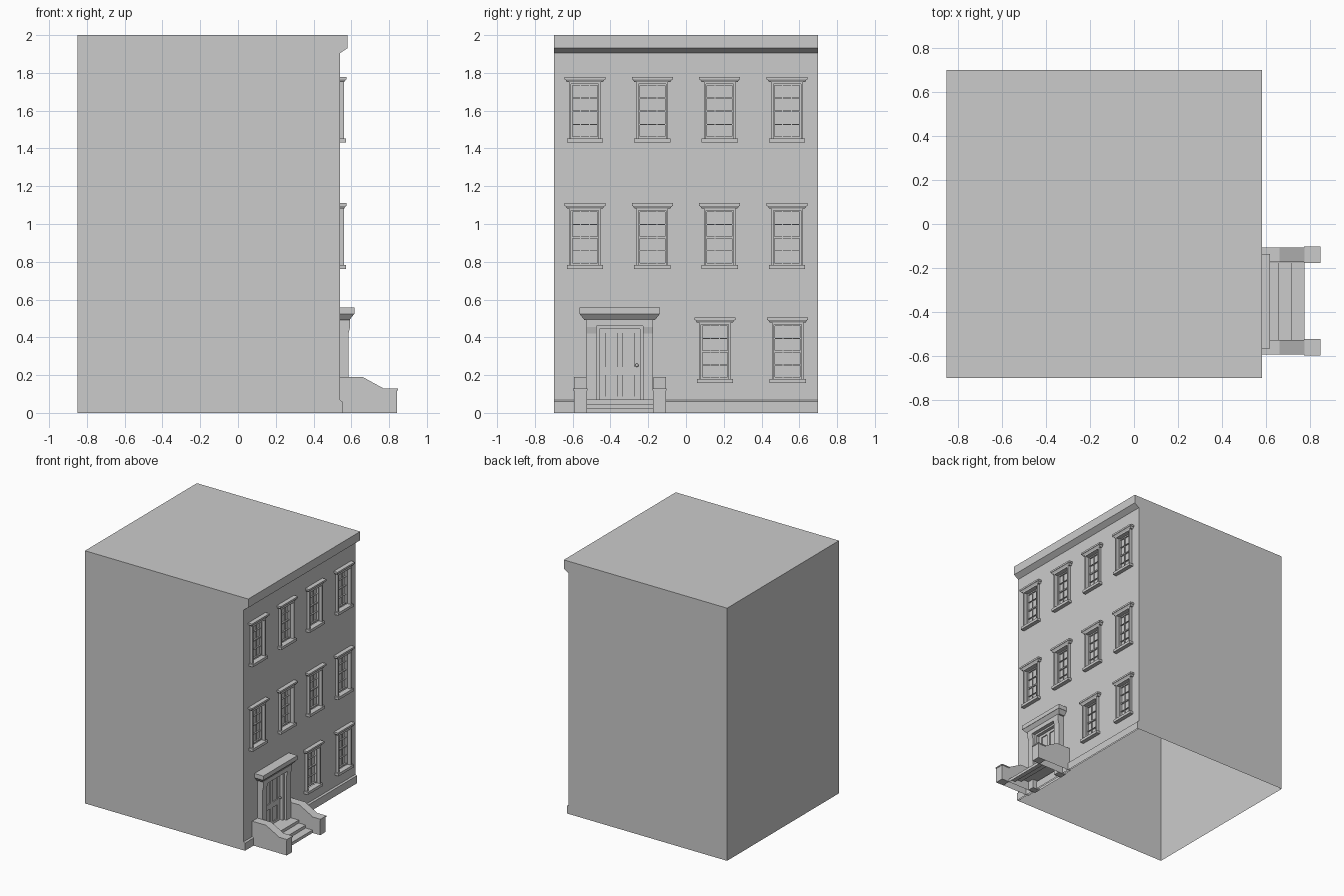
import bpy, bmesh
from mathutils import Vector, Matrix

cube = bpy.data.objects.get("Cube")
if cube:
    bpy.data.objects.remove(cube, do_unlink=True)

stone = bpy.data.materials.new("grey stone")
stone.use_nodes = True
GREY = (0.6, 0.6, 0.6, 1)
stone.diffuse_color = GREY
stone.node_tree.nodes["Principled BSDF"].inputs["Base Color"].default_value = GREY

WALL = 0.54      # x of the street facade
HALF = 0.70      # half width of the building


def place(name, mesh, loc=(0, 0, 0)):
    ob = bpy.data.objects.new(name, mesh)
    ob.location = loc
    bpy.context.collection.objects.link(ob)
    return ob


def to_mesh(bm, name):
    mesh = bpy.data.meshes.new(name)
    bm.to_mesh(mesh)
    bm.free()
    mesh.materials.append(stone)
    return mesh


def box(bm, x, y, z, taper=0):
    """Block between ranges; taper pulls in the front and sides at the bottom."""
    made = bmesh.ops.create_cube(bm, size=1)["verts"]
    for v in made:
        low = taper if v.co.z < 0 else 0
        v.co = Vector((x[1] - low if v.co.x > 0 else x[0],
                       y[1] - low if v.co.y > 0 else y[0] + low,
                       z[1] if v.co.z > 0 else z[0]))


def prism(bm, profile, y0, y1, skip=lambda a, b: False):
    """Extrude an x-z profile along y, leaving out the sides chosen by skip."""
    ends = [[bm.verts.new((x, y, z)) for x, z in profile] for y in (y0, y1)]
    bm.faces.new(ends[0])
    bm.faces.new(ends[1][::-1])
    n = len(profile)
    for i in range(n):
        j = (i + 1) % n
        if not skip(profile[i], profile[j]):
            bm.faces.new((ends[0][j], ends[0][i], ends[1][i], ends[1][j]))
    bmesh.ops.recalc_face_normals(bm, faces=bm.faces)


def on_ground(a, b):
    return a[1] == 0 and b[1] == 0


# Building shell with cornice, open below and towards the facade
bm = bmesh.new()
body = [(-0.85, 0), (WALL, 0), (WALL, 1.904), (0.58, 1.931), (0.58, 2), (-0.85, 2)]
prism(bm, body, -HALF, HALF,
      lambda a, b: on_ground(a, b) or a[0] == b[0] == WALL)
place("building_shell", to_mesh(bm, "building_shell"))

# Window positions: sill height and centres of each row
rows = [(1.431, (-0.535, -0.178, 0.178, 0.535)),
        (0.762, (-0.535, -0.178, 0.178, 0.535)),
        (0.158, (0.153, 0.538))]
windows = [(y, z) for z, centres in rows for y in centres]
DOOR_L, DOOR_R, DOOR_TOP, FLOOR = -0.475, -0.228, 0.46, 0.07
holes = [(y - 0.08, y + 0.08, z + 0.015, z + 0.33) for y, z in windows]
holes.append((DOOR_L, DOOR_R, FLOOR, DOOR_TOP))

# Facade wall with openings
bm = bmesh.new()
ys = sorted({-HALF, HALF} | {v for h in holes for v in h[:2]})
zs = sorted({0, 1.904} | {v for h in holes for v in h[2:]})
for a, b in zip(ys, ys[1:]):
    for c, d in zip(zs, zs[1:]):
        my, mz = (a + b) / 2, (c + d) / 2
        if not any(h[0] < my < h[1] and h[2] < mz < h[3] for h in holes):
            bm.faces.new([bm.verts.new((WALL, y, z))
                          for y, z in ((a, c), (b, c), (b, d), (a, d))])
bmesh.ops.remove_doubles(bm, verts=bm.verts, dist=0.0001)
bmesh.ops.dissolve_limit(bm, angle_limit=0.01, verts=bm.verts, edges=bm.edges)
place("facade_wall", to_mesh(bm, "facade_wall"))

# Plinth with bevelled top
bm = bmesh.new()
prism(bm, [(WALL, 0), (0.552, 0), (0.552, 0.06), (WALL, 0.068)], -HALF, HALF,
      lambda a, b: on_ground(a, b) or a[0] == b[0] == WALL)
place("plinth", to_mesh(bm, "plinth"))

# Sash window, shared by every opening; local x = 0 is the wall face
bm = bmesh.new()
box(bm, (-0.01, 0.032), (-0.096, 0.096), (0, 0.021))
box(bm, (-0.01, 0.034), (-0.108, 0.108), (0.334, 0.348))
box(bm, (-0.01, 0.031), (-0.104, 0.104), (0.32, 0.334), 0.009)
for s in (-1, 1):
    box(bm, (-0.03, 0.022), sorted((s * 0.073, s * 0.084)), (0.021, 0.32))
    box(bm, (-0.03, -0.008), sorted((s * 0.066, s * 0.073)), (0.021, 0.32))
    box(bm, (-0.03, -0.018), (s * 0.024 - 0.002, s * 0.024 + 0.002), (0.021, 0.31))
box(bm, (-0.03, 0.022), (-0.073, 0.073), (0.31, 0.322))
box(bm, (-0.035, -0.025), (-0.073, 0.073), (0.015, 0.325))
for i, thick in enumerate((0.005, 0.002, 0.005, 0.002, 0.005)):
    z = 0.026 + i * 0.07
    box(bm, (-0.03, -0.014), (-0.068, 0.068), (z - thick, z + thick))
window_mesh = to_mesh(bm, "window")
for i, (y, z) in enumerate(windows):
    place(f"window_{i + 1}", window_mesh, (WALL, y, z))

# Door surround with corbelled pilasters and hood
bm = bmesh.new()
pilaster = [(0.52, 0), (0.585, 0), (0.585, 0.42), (0.594, 0.455),
            (0.594, 0.495), (0.52, 0.495)]
prism(bm, pilaster, -0.528, DOOR_L)
prism(bm, pilaster, DOOR_R, -0.175)
box(bm, (0.52, 0.594), (DOOR_L, DOOR_R), (DOOR_TOP, 0.495))
place("door_surround", to_mesh(bm, "door_surround"))
bm = bmesh.new()
box(bm, (0.53, 0.617), (-0.565, -0.137), (0.523, 0.557))
box(bm, (0.53, 0.615), (-0.563, -0.139), (0.493, 0.523), 0.024)
place("door_hood", to_mesh(bm, "door_hood"))

# Door frame
bm = bmesh.new()
for y in (DOOR_L, DOOR_R - 0.016):
    box(bm, (0.52, 0.565), (y, y + 0.016), (FLOOR, DOOR_TOP))
box(bm, (0.52, 0.565), (DOOR_L, DOOR_R), (0.445, DOOR_TOP))
place("door_frame", to_mesh(bm, "door_frame"))

# Door leaf with four sunken panels
bm = bmesh.new()
lo, hi, mid = -0.459, -0.244, -0.3515
box(bm, (0.52, 0.532), (lo, hi), (FLOOR, 0.445))
for y0, y1 in ((lo, lo + 0.032), (mid - 0.015, mid + 0.015), (hi - 0.032, hi)):
    box(bm, (0.53, 0.54), (y0, y1), (FLOOR, 0.445))
for z0, z1 in ((FLOOR, 0.088), (0.2, 0.243), (0.424, 0.445)):
    box(bm, (0.53, 0.5395), (lo, hi), (z0, z1))
place("door", to_mesh(bm, "door"))

bm = bmesh.new()
bmesh.ops.create_uvsphere(bm, u_segments=12, v_segments=8, radius=0.009,
                          matrix=Matrix.Translation((0.552, -0.26, 0.252)))
box(bm, (0.535, 0.55), (-0.263, -0.257), (0.249, 0.255))
place("door_knob", to_mesh(bm, "door_knob"))

# Steps, hollow underneath
bm = bmesh.new()
edges = (0.775, 0.715, 0.655)
profile = [(0.52, 0)]
for i, x in enumerate(edges):
    profile += [(x, FLOOR * i / 3), (x, FLOOR * (i + 1) / 3)]
profile.append((0.52, FLOOR))
prism(bm, profile, -0.528, -0.175, on_ground)
place("steps", to_mesh(bm, "steps"))

# Cheek walls beside the steps, each ending in a capped post
for name, y0, y1 in (("right", -0.593, -0.526), ("left", -0.173, -0.106)):
    bm = bmesh.new()
    prism(bm, [(0.53, 0), (0.775, 0), (0.775, 0.127), (0.66, 0.19), (0.53, 0.19)],
          y0, y1, on_ground)
    place(f"{name}_cheek_wall", to_mesh(bm, "cheek_wall"))
    bm = bmesh.new()
    box(bm, (0.774, 0.842), (y0 - 0.001, y1 + 0.001), (0, 0.12))
    box(bm, (0.772, 0.846), (y0 - 0.004, y1 + 0.004), (0.119, 0.128))
    place(f"{name}_stoop_post", to_mesh(bm, "stoop_post"))
